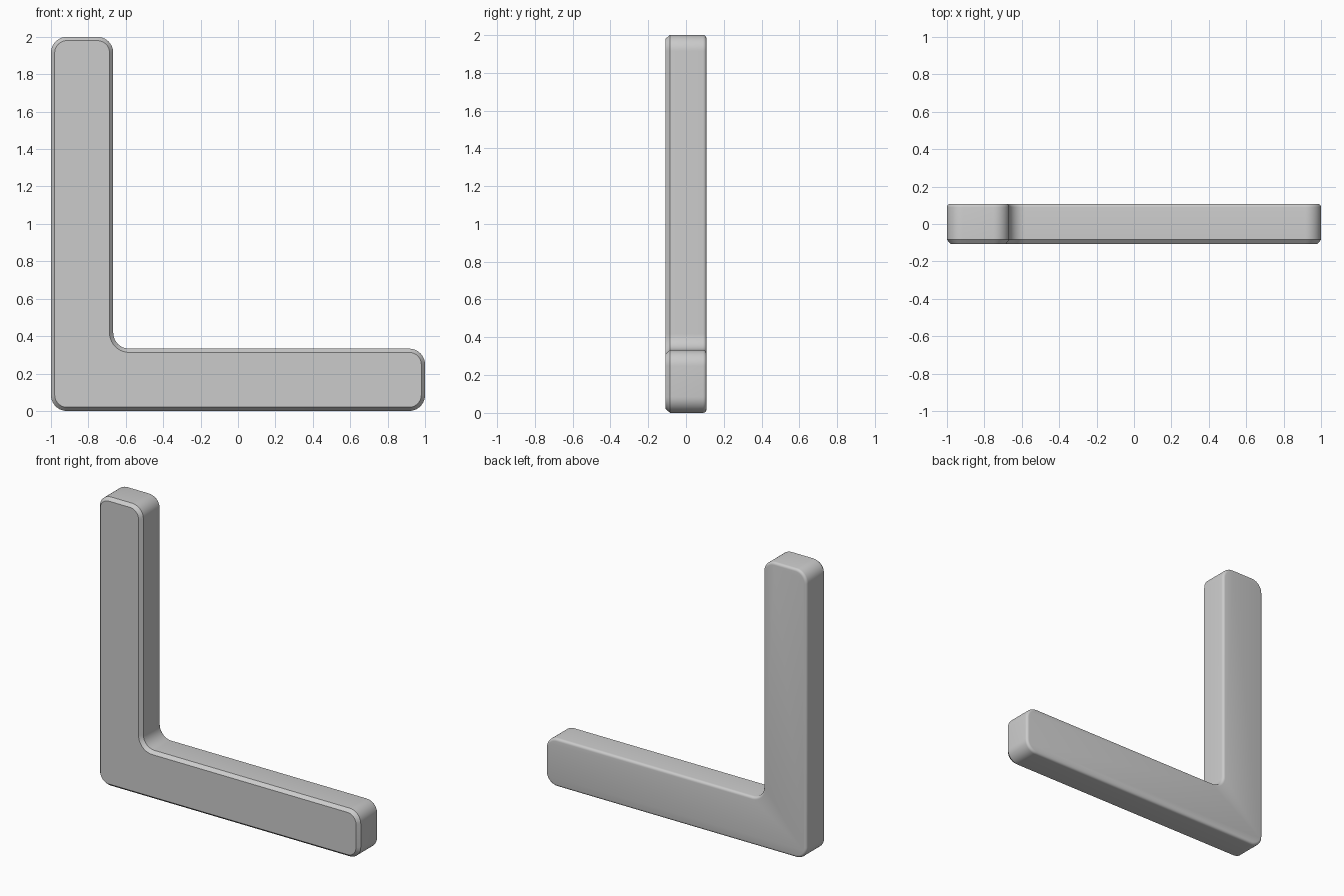
import bpy, bmesh, math

if "Cube" in bpy.data.objects:
    bpy.data.objects.remove(bpy.data.objects["Cube"])

R = 0.085    # corner radius of the outline
T = 0.333    # arm width
D = 0.108    # half depth
SEG = 10     # segments per corner

# arc centre x, z, start angle, turn direction (1 convex, -1 inner fillet)
corners = [
    (-1 + R, R, 180, 1),
    (1 - R, R, 270, 1),
    (1 - R, T - R, 0, 1),
    (-1 + T + R, T + R, 270, -1),
    (-1 + T - R, 2 - R, 0, 1),
    (-1 + R, 2 - R, 90, 1),
]


def outline(inset):
    """L-shaped outline with rounded corners, shrunk by inset."""
    pts = []
    for cx, cz, start, turn in corners:
        r = R - inset * turn
        for i in range(SEG + 1):
            a = math.radians(start + turn * 90 * i / SEG)
            pts.append((cx + r * math.cos(a), cz + r * math.sin(a)))
    return pts


# depth profile: crisp chamfer at the front, small round at the back
B = 0.018
profile = [(0.02, -D), (0.0, -D + 0.024)]
for i in range(5):
    a = math.radians(90 * i / 4)
    profile.append((B - B * math.cos(a), D - B + B * math.sin(a)))

# L-shaped bracket body
bm = bmesh.new()
rings = [[bm.verts.new((x, y, z)) for x, z in outline(d)] for d, y in profile]
for a, b in zip(rings, rings[1:]):
    n = len(a)
    for i in range(n):
        j = (i + 1) % n
        bm.faces.new((a[i], a[j], b[j], b[i]))
bm.faces.new(rings[0])
bm.faces.new(rings[-1][::-1])
bmesh.ops.recalc_face_normals(bm, faces=bm.faces)
mesh = bpy.data.meshes.new("l_bracket")
bm.to_mesh(mesh)
bm.free()
body = bpy.data.objects.new("l_bracket", mesh)
bpy.context.collection.objects.link(body)
bpy.context.view_layer.objects.active = body
body.select_set(True)
bpy.ops.object.shade_smooth_by_angle(angle=math.radians(30))
